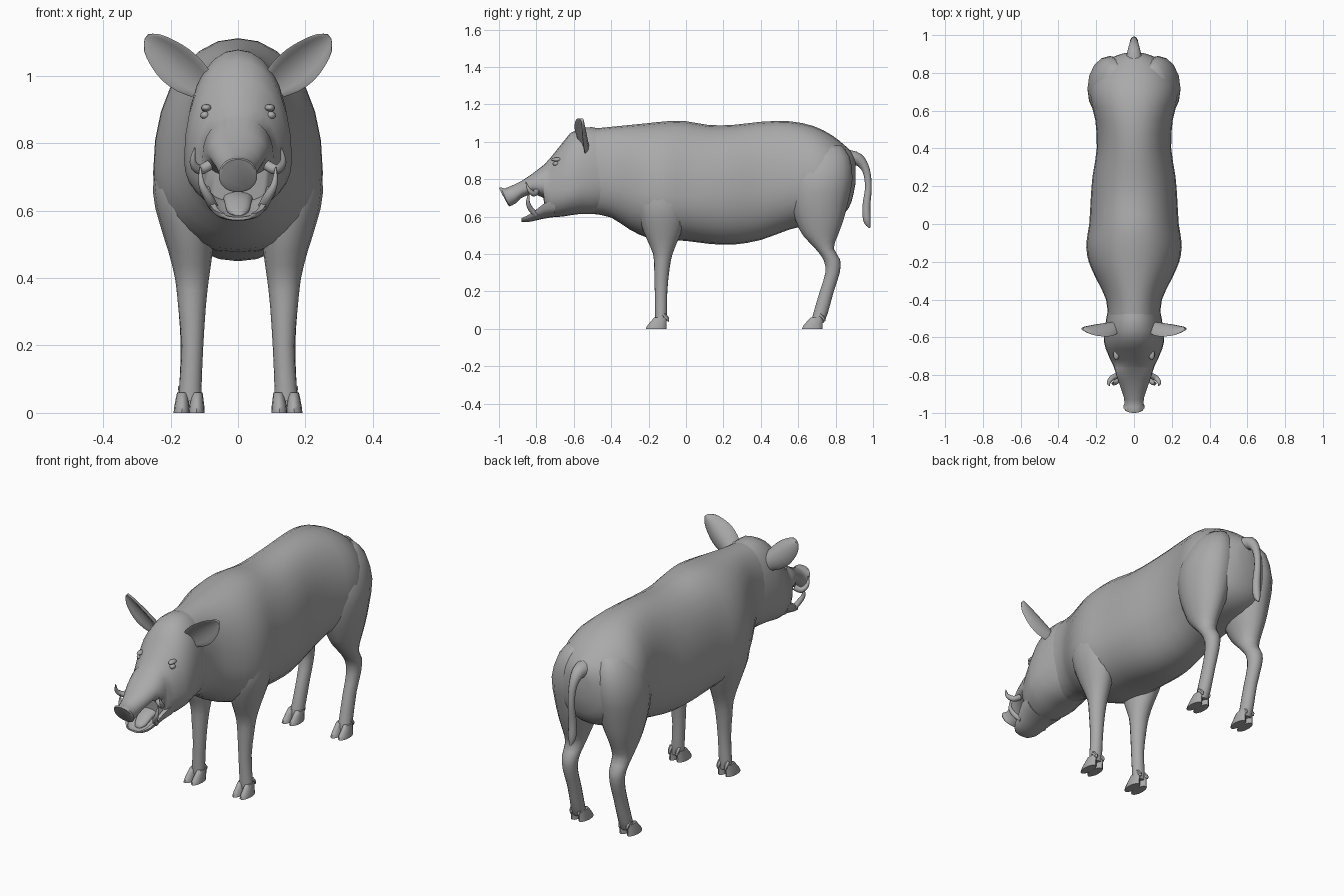
import bpy, bmesh, math
from mathutils import Vector

if "Cube" in bpy.data.objects:
    bpy.data.objects.remove(bpy.data.objects["Cube"])

hide = bpy.data.materials.new("grey hide")
hide.diffuse_color = (0.4, 0.4, 0.4, 1)
hide.use_nodes = True
hide.node_tree.nodes["Principled BSDF"].inputs["Base Color"].default_value = hide.diffuse_color


def finish(name, bm, angle=55):
    bmesh.ops.recalc_face_normals(bm, faces=bm.faces)
    me = bpy.data.meshes.new(name)
    bm.to_mesh(me)
    bm.free()
    ob = bpy.data.objects.new(name, me)
    bpy.context.collection.objects.link(ob)
    me.materials.append(hide)
    bpy.ops.object.select_all(action='DESELECT')
    ob.select_set(True)
    bpy.context.view_layer.objects.active = ob
    bpy.ops.object.shade_smooth_by_angle(angle=math.radians(angle))
    return ob


def skin(name, rings, angle=55):
    """Join closed rings of points into a capped surface."""
    bm = bmesh.new()
    vs = [[bm.verts.new(p) for p in r] for r in rings]
    n = len(vs[0])
    for a, b in zip(vs, vs[1:]):
        for i in range(n):
            j = (i + 1) % n
            bm.faces.new((a[i], a[j], b[j], b[i]))
    bm.faces.new(vs[0][::-1])
    bm.faces.new(vs[-1])
    return finish(name, bm, angle)


def smooth(rows, steps):
    """Catmull-Rom interpolation of section rows."""
    out = []
    for k in range(len(rows) - 1):
        a, b, c, d = (rows[min(max(k + o, 0), len(rows) - 1)] for o in (-1, 0, 1, 2))
        for s in range(steps):
            t = s / steps
            out.append([.5 * (2 * q + (r - p) * t + (2 * p - 5 * q + 4 * r - w) * t * t
                              + (3 * q - p - 3 * r + w) * t ** 3)
                        for p, q, r, w in zip(a, b, c, d)])
    return out + [rows[-1]]


def barrel(name, rows, n=28, steps=2):
    """Rows along y: y, top, bottom, half width, height of widest point, tilt."""
    rings = []
    for y, top, bot, w, zw, tilt in smooth(rows, steps):
        ring = []
        for i in range(n):
            t = 2 * math.pi * i / n
            c, s = math.cos(t), math.sin(t)
            x = w * math.copysign(abs(c) ** .93, c)
            z = math.copysign(abs(s) ** .93, s)
            ring.append((x, y - tilt * s, zw + z * ((top - zw) if s > 0 else (zw - bot))))
        rings.append(ring)
    return skin(name, rings)


def limb(name, rows, side, n=16, steps=2):
    """Rows up z: z, front y, back y, inner x, outer x."""
    rings = []
    for z, y0, y1, x0, x1 in smooth(rows, steps):
        rings.append([(side * ((x0 + x1) / 2 + (x1 - x0) / 2 * math.cos(t)),
                       (y0 + y1) / 2 + (y1 - y0) / 2 * math.sin(t), z)
                      for t in (2 * math.pi * i / n for i in range(n))])
    return skin(name, rings)


def tube(name, rows, side=1, n=10, steps=4):
    """Rows along a path: x, y, z, radius."""
    pts = smooth(rows, steps)
    rings = []
    for k, p in enumerate(pts):
        d = Vector(pts[min(k + 1, len(pts) - 1)][:3]) - Vector(pts[max(k - 1, 0)][:3])
        u = d.cross(Vector((1, .01, 0))).normalized()
        v = d.cross(u).normalized()
        ring = [Vector(p[:3]) + p[3] * (u * math.cos(t) + v * math.sin(t))
                for t in (2 * math.pi * i / n for i in range(n))]
        rings.append([(side * q.x, q.y, q.z) for q in ring])
    return skin(name, rings)


# Trunk from neck to rump
barrel("body", [
    (-.50, 1.07, .615, .138, .82, 0), (-.40, 1.08, .595, .148, .80, 0),
    (-.30, 1.09, .53, .195, .75, 0), (-.20, 1.10, .485, .24, .72, 0),
    (-.10, 1.11, .475, .252, .71, 0), (.0, 1.11, .47, .237, .71, 0),
    (.12, 1.09, .455, .23, .72, 0), (.25, 1.09, .45, .22, .73, 0),
    (.40, 1.107, .475, .197, .75, 0), (.55, 1.11, .53, .205, .78, 0),
    (.68, 1.085, .56, .235, .79, 0), (.78, 1.035, .58, .215, .79, 0),
    (.85, .98, .62, .165, .79, 0), (.885, .945, .68, .11, .81, 0), (.905, .91, .77, .05, .84, 0)])

# Head with the upper jaw and flared snout disc
barrel("head", [
    (-.42, 1.06, .63, .13, .80, 0), (-.50, 1.078, .615, .147, .79, 0),
    (-.56, 1.077, .615, .155, .77, 0), (-.62, 1.045, .607, .16, .75, 0),
    (-.66, .995, .60, .15, .74, 0), (-.72, .92, .597, .125, .73, 0),
    (-.752, .885, .60, .108, .73, 0), (-.762, .875, .70, .104, .77, 0),
    (-.82, .83, .725, .087, .77, 0), (-.88, .79, .70, .066, .74, 0),
    (-.92, .765, .672, .053, .715, .012), (-.95, .75, .66, .05, .705, .02),
    (-.968, .757, .655, .057, .705, .025), (-.975, .752, .66, .052, .706, .025)], steps=1)

# Lower jaw: open trough with a raised rim
jaw = []
for y, rim, bot, w in smooth([(-.70, .68, .598, .118), (-.755, .672, .59, .108), (-.80, .637, .58, .092),
                              (-.85, .605, .57, .074), (-.88, .592, .572, .05)], 2):
    arc = [math.pi * i / 10 for i in range(11)]
    outer = [(w * math.cos(t), y, rim - (rim - bot) * math.sin(t) ** .8) for t in arc]
    inner = [(.8 * w * math.cos(t), y, rim - .55 * (rim - bot) * math.sin(t) ** .8) for t in arc]
    jaw.append(outer + inner[::-1])
skin("lower_jaw", jaw)

# Tongue
barrel("tongue", [(-.74, .66, .62, .045, .64, 0), (-.79, .645, .605, .04, .625, 0),
                  (-.83, .618, .585, .033, .60, 0), (-.853, .598, .585, .015, .59, 0)], n=14)

# Tail
tube("tail", [(0, .86, .91, .05), (0, .92, .905, .034), (0, .962, .85, .021), (0, .975, .76, .018),
              (0, .965, .66, .021), (0, .968, .58, .02), (0, .982, .54, .004)])

for side, word in ((-1, "left"), (1, "right")):
    # Legs
    limb(word + "_front_leg", [
        (.035, -.165, -.105, .108, .178), (.08, -.165, -.102, .108, .174), (.20, -.167, -.10, .103, .168),
        (.32, -.17, -.088, .095, .178), (.40, -.176, -.072, .086, .187), (.48, -.21, -.04, .075, .207),
        (.56, -.24, -.01, .07, .232), (.66, -.26, .01, .07, .253), (.80, -.24, .0, .09, .235)], side)
    limb(word + "_rear_leg", [
        (.03, .668, .735, .108, .178), (.08, .68, .757, .108, .174), (.20, .715, .79, .106, .17),
        (.30, .745, .822, .104, .176), (.37, .735, .824, .098, .183), (.43, .69, .79, .09, .19),
        (.50, .625, .812, .075, .205), (.57, .59, .838, .05, .222), (.67, .555, .865, .02, .24),
        (.80, .55, .89, .01, .246), (.92, .60, .875, .02, .205), (.98, .66, .83, .04, .15)], side)

    # Cloven hooves and dewclaws
    for leg, y in (("front", -.105), ("rear", .73)):
        for k, x in enumerate((.123, .167)):
            limb(f"{word}_{leg}_hoof_{k + 1}", [
                (.0, y - .11, y, x - .024, x + .024), (.02, y - .10, y, x - .023, x + .022),
                (.06, y - .065, y + .004, x - .018, x + .014)], side, n=12)
            tube(f"{word}_{leg}_dewclaw_{k + 1}", [
                (x, y - .015, .075, .012), (x, y + .005, .055, .01), (x, y + .012, .038, .002)],
                side, n=6, steps=2)

    # Upper and lower tusks
    tube(word + "_upper_tusk", [(.085, -.80, .735, .016), (.115, -.815, .722, .015),
                                (.134, -.84, .745, .01), (.128, -.857, .787, .002)], side)
    tube(word + "_lower_tusk", [(.072, -.80, .61, .014), (.088, -.83, .64, .014),
                                (.108, -.845, .68, .01), (.112, -.838, .73, .002)], side)

    # Ear: cupped leaf facing forward
    base, tip = Vector((.105, -.545, .975)), Vector((.272, -.565, 1.115))
    axis = (tip - base).normalized()
    u = Vector((-.55, -.35, .7))
    u = (u - axis * u.dot(axis)).normalized()
    nrm = axis.cross(u)
    nrm *= -1 if nrm.y > 0 else 1
    rings = []
    for f, w in smooth([(0, .048), (.2, .062), (.45, .066), (.7, .055), (.9, .036), (1, .01)], 2):
        ring = []
        for i in range(14):
            t = 2 * math.pi * i / 14
            p = base.lerp(tip, f) + u * w * math.cos(t) \
                + nrm * ((.016 - .008 * f) * math.sin(t) + .45 * w * math.cos(t) ** 2 - .01)
            ring.append((side * p.x, p.y, p.z))
        rings.append(ring)
    skin(word + "_ear", rings, 70)

    # Eye with a brow ridge above
    for name, loc, size in (("eye", (.098, -.695, .883), (.014, .018, .012)),
                            ("brow", (.094, -.69, .905), (.016, .03, .011))):
        bm = bmesh.new()
        bmesh.ops.create_uvsphere(bm, u_segments=12, v_segments=8, radius=1)
        for v in bm.verts:
            v.co = Vector([side * loc[0], loc[1], loc[2]]) + Vector([a * b for a, b in zip(v.co, size)])
        finish(f"{word}_{name}", bm)
